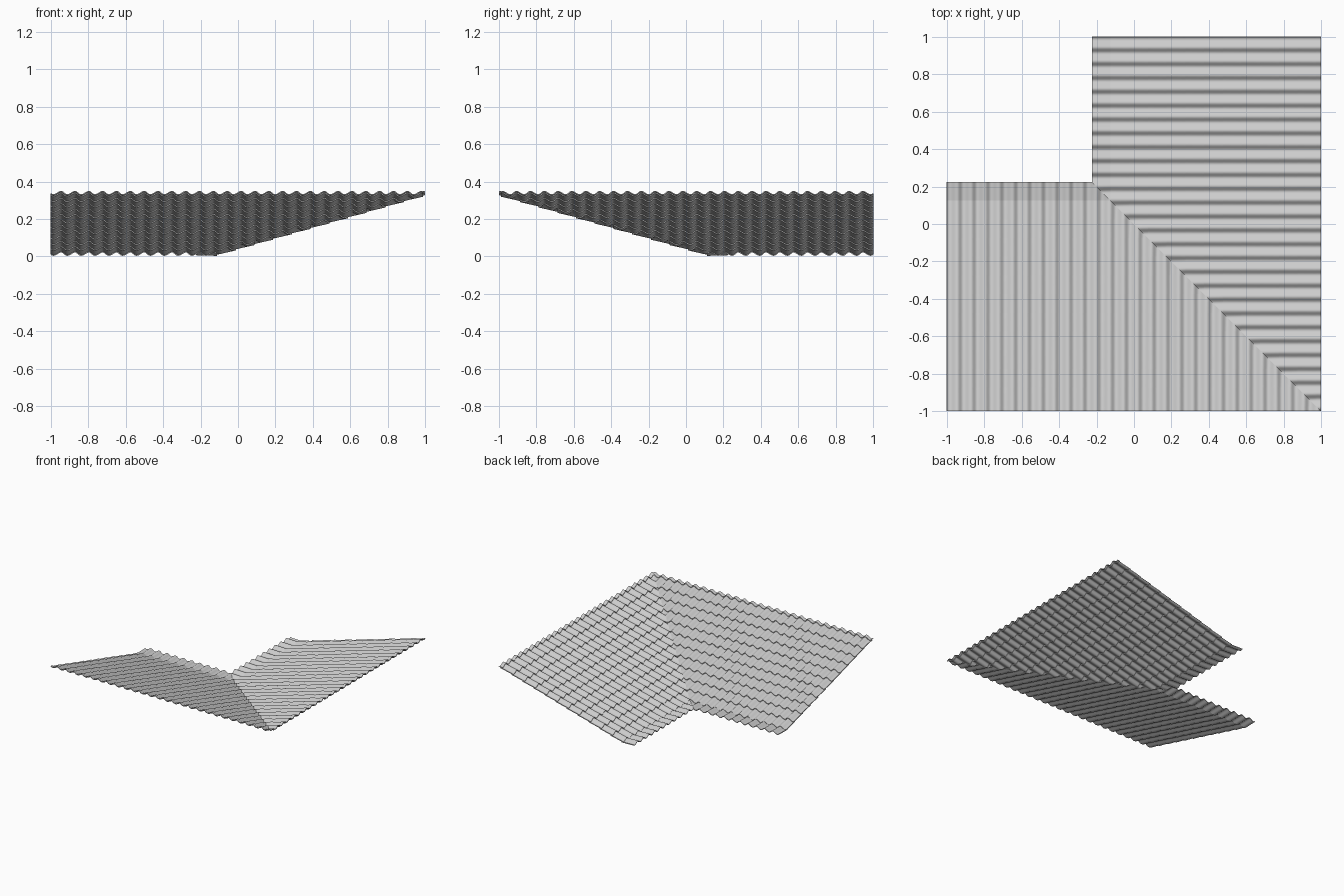
import bpy, bmesh, math
from mathutils import Vector

cube = bpy.data.objects.get("Cube")
if cube:
    bpy.data.objects.remove(cube, do_unlink=True)

# Plain grey tile colour
tile_grey = bpy.data.materials.new("tile_grey")
tile_grey.use_nodes = True
GREY = (0.6, 0.6, 0.6, 1)
tile_grey.diffuse_color = GREY
tile_grey.node_tree.nodes["Principled BSDF"].inputs["Base Color"].default_value = GREY

PITCH = 2 / 27            # width of one tile column
STEP = 0.1                # exposed length of one tile course
OVERLAP = 0.012
EAVE, RIDGE = -0.225, 1.0
COURSES = 13
AMPLITUDE = 0.009
LIFT = 0.006              # raised lower lip of each course
THICKNESS = 0.005


def wave(y):
    """Rounded tile section, steeper on one flank."""
    t = ((1 - 0.75 * PITCH - y) / PITCH) % 1
    fall = 5 / 12
    if t < fall:
        return AMPLITUDE * math.cos(math.pi * t / fall)
    return -AMPLITUDE * math.cos(math.pi * (t - fall) / (1 - fall))


def slope(x):
    """Flat eave course, then a steady pitch up to the ridge."""
    return 0.0145 + 0.287 * max(0, x - EAVE - STEP)


def add_course(bm, start):
    end = min(start + STEP + OVERLAP, RIDGE)
    grid = bmesh.ops.create_grid(bm, x_segments=1, y_segments=27 * 12, size=1)
    for v in grid["verts"]:
        x = start if v.co.x < 0 else end
        lip = LIFT * (1 - (x - start) / STEP)
        v.co = Vector((x, v.co.y, slope(x) + lip + wave(v.co.y)))


def roof_wing(name, mirrored):
    bm = bmesh.new()
    for k in range(COURSES):
        add_course(bm, EAVE + k * STEP)
    # Mitre along the valley
    bmesh.ops.bisect_plane(bm, geom=bm.verts[:] + bm.edges[:] + bm.faces[:],
                           plane_co=(0, 0, 0), plane_no=(1, 1, 0), clear_inner=True)
    # The other wing is a reflection across the valley
    if mirrored:
        for v in bm.verts:
            v.co.x, v.co.y = -v.co.y, -v.co.x
        bmesh.ops.reverse_faces(bm, faces=bm.faces[:])
    mesh = bpy.data.meshes.new(name)
    bm.to_mesh(mesh)
    bm.free()
    mesh.materials.append(tile_grey)
    obj = bpy.data.objects.new(name, mesh)
    bpy.context.collection.objects.link(obj)
    solid = obj.modifiers.new("tile_thickness", 'SOLIDIFY')
    solid.thickness = THICKNESS
    solid.offset = -1
    bpy.ops.object.select_all(action='DESELECT')
    obj.select_set(True)
    bpy.context.view_layer.objects.active = obj
    bpy.ops.object.modifier_apply(modifier=solid.name)
    bpy.ops.object.shade_smooth_by_angle(angle=math.radians(40))


roof_wing("back_roof_wing", False)
roof_wing("front_roof_wing", True)
